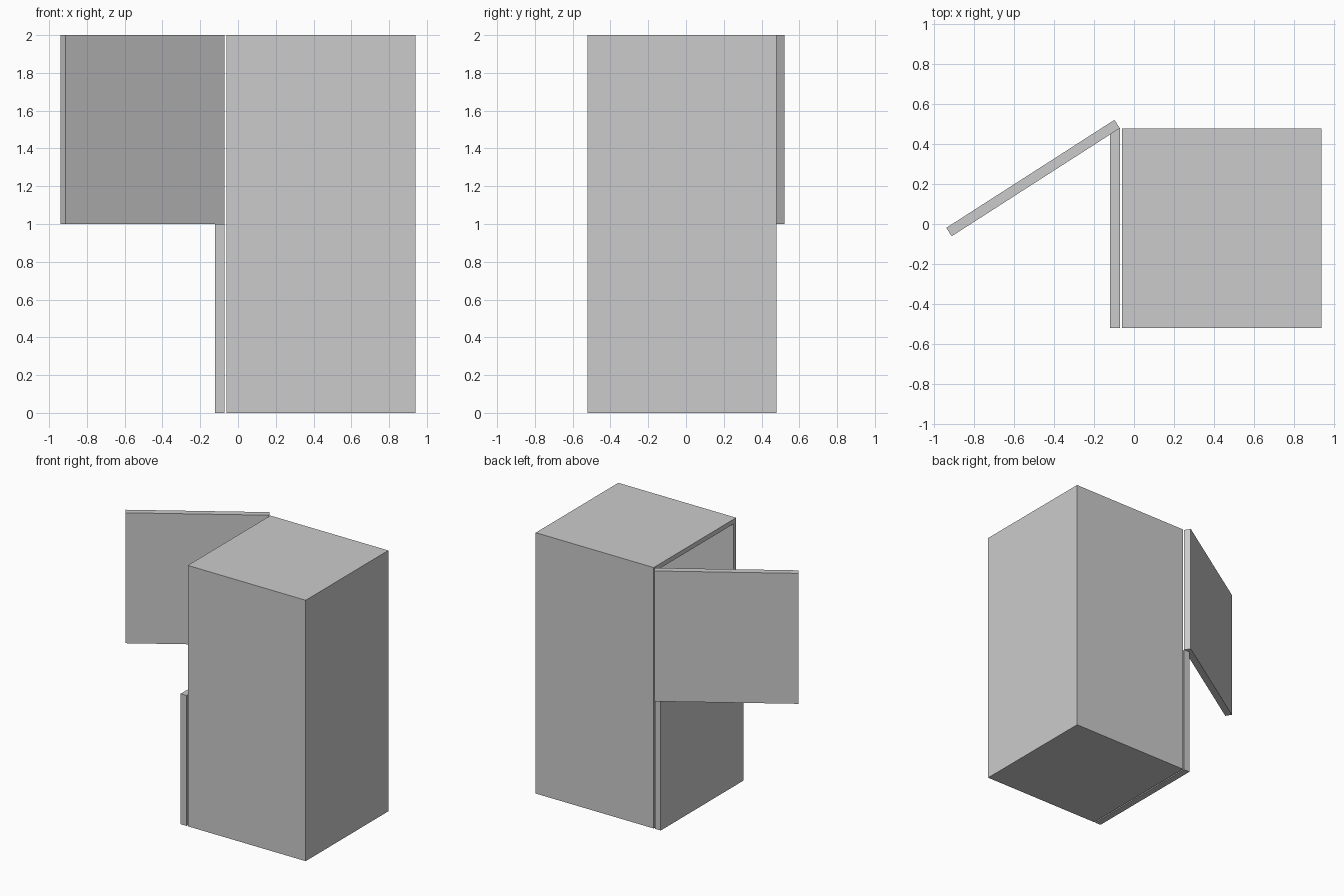
import bpy, bmesh
from mathutils import Matrix, Vector

if "Cube" in bpy.data.objects:
    bpy.data.objects.remove(bpy.data.objects["Cube"])

WALL = 0.05           # thickness of walls and doors
GAP = 0.01            # gap between doors and cabinet
HX, HY = -0.071, 0.479  # hinge line


def box(bm, lo, hi):
    lo, hi = Vector(lo), Vector(hi)
    m = Matrix.Translation((lo + hi) / 2) @ Matrix.Diagonal((*(hi - lo), 1))
    return bmesh.ops.create_cube(bm, size=1, matrix=m)["verts"]


def finish(bm, name, location, angle=0):
    bmesh.ops.recalc_face_normals(bm, faces=bm.faces)
    me = bpy.data.meshes.new(name)
    bm.to_mesh(me)
    bm.free()
    ob = bpy.data.objects.new(name, me)
    ob.location = location
    ob.rotation_euler.z = angle
    bpy.context.collection.objects.link(ob)
    return ob


# Cabinet: a block whose front (-x) face is inset and pushed in for each compartment
bm = bmesh.new()
box(bm, (0, -1, 0), (1, 0, 2))
bmesh.ops.bisect_plane(bm, geom=bm.verts[:] + bm.edges[:] + bm.faces[:],
                       plane_co=(0, 0, 1), plane_no=(0, 0, 1))
bm.normal_update()
fronts = [f for f in bm.faces if f.normal.x < -0.9]
for f in fronts:
    z_lo = min(v.co.z for v in f.verts)
    bmesh.ops.inset_individual(bm, faces=[f], thickness=WALL)
    # the shared divider is one wall thick, half in each compartment
    for v in f.verts:
        if abs(v.co.z - 1) < 0.1:
            v.co.z = 1 + (WALL / 2 if z_lo > 0.5 else -WALL / 2)
    new = bmesh.ops.extrude_discrete_faces(bm, faces=[f])["faces"][0]
    bmesh.ops.translate(bm, verts=new.verts[:], vec=(1 - WALL, 0, 0))
finish(bm, "cabinet", (HX + GAP, HY, 0))

# Doors: origin on the hinge line, upper one swung open
for name, z, angle in (("lower_door", 0, 0), ("upper_door", 1, -1.0)):
    bm = bmesh.new()
    box(bm, (-WALL, -1, 0), (0, 0, 1))
    finish(bm, name, (HX, HY, z), angle)
